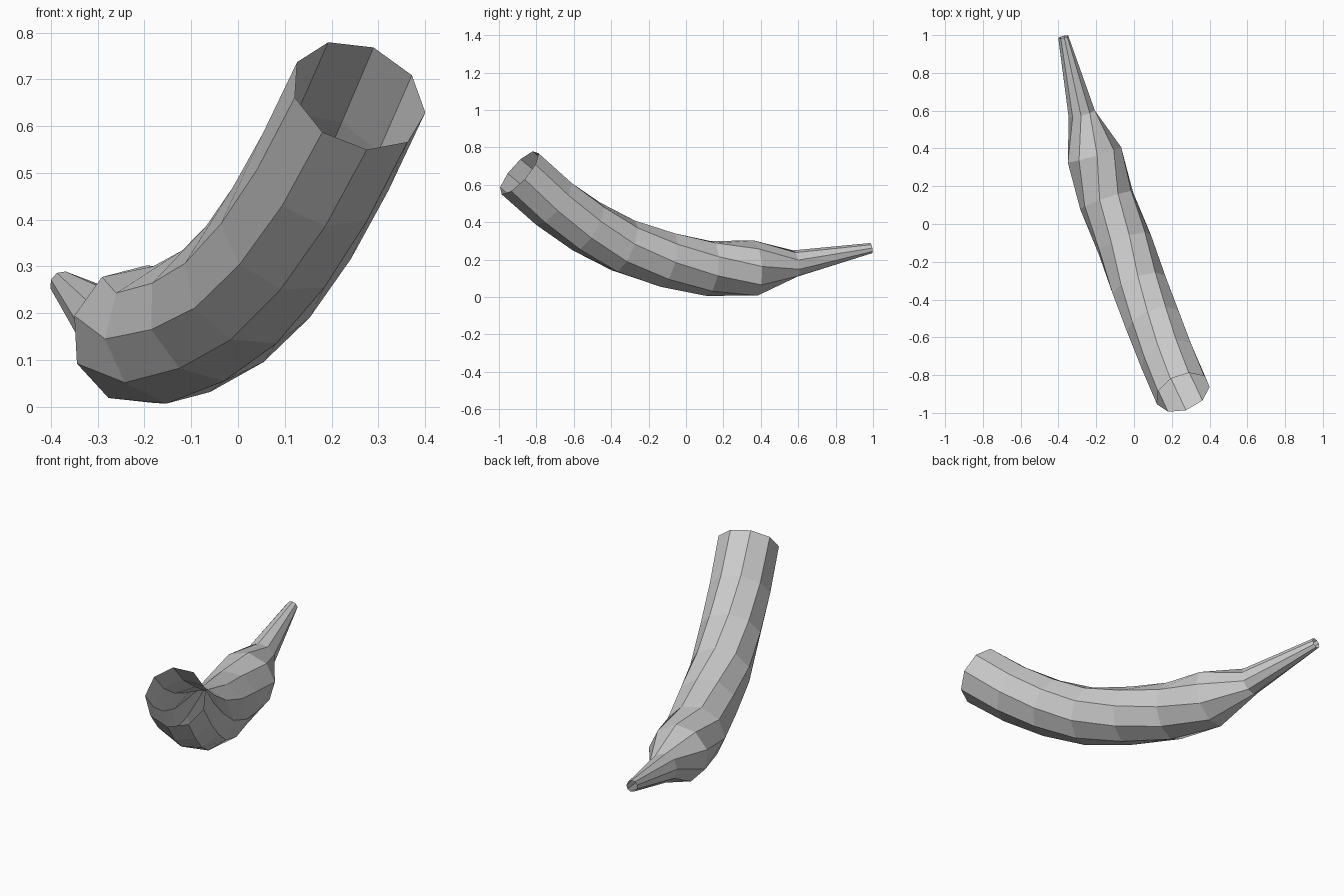
import bpy, bmesh
from math import cos, sin, radians, tau
from mathutils import Vector

cube = bpy.data.objects.get("Cube")
if cube:
    bpy.data.objects.remove(cube, do_unlink=True)

SIDES = 9

# Rings from the wide open mouth to the narrow tip: x, y, z, radius, twist
RINGS = [
    (.258, -.892, .665, .150, -8),
    (.180, -.710, .505, .150, -11),
    (.105, -.525, .375, .150, -17),
    (.027, -.330, .270, .150, -25),
    (-.052, -.105, .200, .150, -36),
    (-.143, .126, .155, .150, -46),
    (-.212, .366, .153, .150, -66),
    (-.276, .586, .178, .073, -94),
    (-.375, .990, .262, .028, -110),
]

# Material
grey = bpy.data.materials.new("light grey")
grey.use_nodes = True
grey.diffuse_color = (.6, .6, .6, 1)
grey.node_tree.nodes["Principled BSDF"].inputs["Base Color"].default_value = (.6, .6, .6, 1)


def ring_verts(bm, index):
    """One ring of vertices, square to the centre line and twisted about it."""
    centres = [Vector(r[:3]) for r in RINGS]
    before = centres[max(index - 1, 0)]
    after = centres[min(index + 1, len(RINGS) - 1)]
    normal = (before - after).normalized()
    side = normal.cross(Vector((0, 0, -1))).normalized()
    if side.x < 0:
        side.negate()
    down = side.cross(normal).normalized()
    if down.z > 0:
        down.negate()
    radius, twist = RINGS[index][3:]
    verts = []
    for k in range(SIDES):
        a = radians(twist) + tau * k / SIDES
        verts.append(bm.verts.new(centres[index] + radius * (cos(a) * down + sin(a) * side)))
    return verts


# Curved, twisted tube, open at both ends
bm = bmesh.new()
rings = [ring_verts(bm, i) for i in range(len(RINGS))]
for near, far in zip(rings, rings[1:]):
    for k in range(SIDES):
        n = (k + 1) % SIDES
        bm.faces.new((near[k], near[n], far[n], far[k]))
bmesh.ops.recalc_face_normals(bm, faces=bm.faces)

# Make sure the faces point away from the centre line
face = bm.faces[:][0]
middle = (Vector(RINGS[0][:3]) + Vector(RINGS[1][:3])) / 2
if face.normal.dot(face.calc_center_median() - middle) < 0:
    bmesh.ops.reverse_faces(bm, faces=bm.faces)

mesh = bpy.data.meshes.new("curved_horn")
bm.to_mesh(mesh)
bm.free()
mesh.materials.append(grey)
bpy.context.collection.objects.link(bpy.data.objects.new("curved_horn", mesh))
